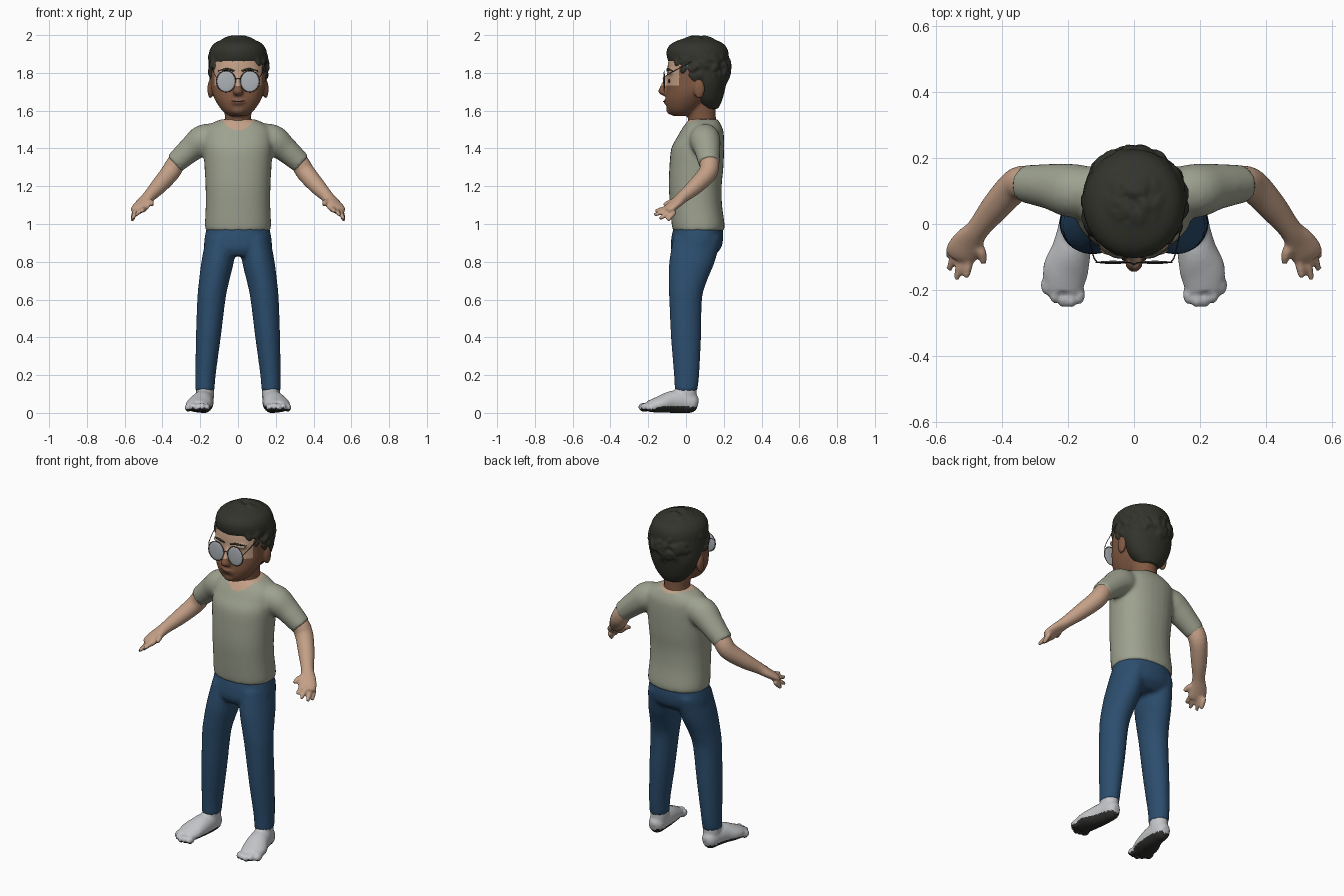
import bpy, bmesh, math, random
from mathutils import Vector

cube = bpy.data.objects.get("Cube")
if cube:
    bpy.data.objects.remove(cube, do_unlink=True)
random.seed(4)


def material(name, *rgb):
    m = bpy.data.materials.new(name)
    m.use_nodes = True
    m.diffuse_color = (*rgb, 1)
    bsdf = next(n for n in m.node_tree.nodes if n.type == 'BSDF_PRINCIPLED')
    bsdf.inputs["Base Color"].default_value = (*rgb, 1)
    return m


SKIN = material("light skin", .55, .35, .24)
TAN = material("brown skin", .22, .10, .055)
HAIR = material("dark hair", .034, .034, .026)
SHIRT = material("sage shirt", .34, .36, .275)
DENIM = material("blue denim", .025, .075, .155)
SHOE = material("pale shoe", .55, .56, .58)
SOLE = material("dark sole", .03, .03, .028)
LENS = material("grey lens", .42, .45, .48)
FRAME = material("brown frame", .05, .03, .025)


def spline(keys, steps):
    """Smooth Catmull-Rom run through key rings."""
    keys = [Vector(k) for k in keys]
    out = []
    for i in range(len(keys) - 1):
        p0, p1, p2, p3 = (keys[max(i - 1, 0)], keys[i], keys[i + 1],
                          keys[min(i + 2, len(keys) - 1)])
        for s in range(steps):
            t = s / steps
            out.append(.5 * (2 * p1 + (p2 - p0) * t + (2 * p0 - 5 * p1 + 4 * p2 - p3) * t ** 2
                             + (3 * p1 - p0 - 3 * p2 + p3) * t ** 3))
    return out + [keys[-1]]


def tube(bm, keys, level=False, side=1, power=1, n=20, steps=4):
    """Closed loft through (x, y, z, half width, half depth) rings."""
    rings = spline([(k[0] * side, *k[1:]) for k in keys], steps)
    mids = [Vector(r[:3]) for r in rings]
    loops = []
    for i, r in enumerate(rings):
        u, v = Vector((1, 0, 0)), Vector((0, 1, 0))
        if not level:
            t = (mids[min(i + 1, len(mids) - 1)] - mids[max(i - 1, 0)]).normalized()
            u = t.cross(Vector((0, 0, 1)))
            u = u.normalized() if u.length > .01 else Vector((1, 0, 0))
            v = u.cross(t)
        loop = []
        for k in range(n):
            c, s = math.cos(math.tau * k / n), math.sin(math.tau * k / n)
            c, s = (math.copysign(abs(w) ** power, w) for w in (c, s))
            loop.append(bm.verts.new(mids[i] + u * r[3] * c + v * r[4] * s))
        loops.append(loop)
    for a, b in zip(loops, loops[1:]):
        for k in range(n):
            bm.faces.new((a[k], a[k - 1], b[k - 1], b[k]))
    bm.faces.new(loops[0])
    bm.faces.new(loops[-1])


def ball(bm, centre, size):
    made = bmesh.ops.create_uvsphere(bm, u_segments=16, v_segments=10, radius=1)["verts"]
    for v in made:
        v.co = Vector(centre) + Vector(a * b for a, b in zip(v.co, size))


def finish(name, bm, mats, voxel=0, smooth=3, rule=None):
    """Optionally weld the overlapping volumes, then colour faces by rule."""
    bmesh.ops.recalc_face_normals(bm, faces=bm.faces)
    mesh = bpy.data.meshes.new(name)
    bm.to_mesh(mesh)
    bm.free()
    ob = bpy.data.objects.new(name, mesh)
    bpy.context.collection.objects.link(ob)
    if voxel:
        rm = ob.modifiers.new("weld", 'REMESH')
        rm.mode, rm.voxel_size = 'VOXEL', voxel
        sm = ob.modifiers.new("soften", 'SMOOTH')
        sm.factor, sm.iterations = .5, smooth
        graph = bpy.context.evaluated_depsgraph_get()
        mesh = bpy.data.meshes.new_from_object(ob.evaluated_get(graph))
        ob.modifiers.clear()
        ob.data = mesh
    mesh.materials.clear()
    for m in mats:
        mesh.materials.append(m)
    for p in mesh.polygons:
        p.use_smooth = True
        p.material_index = rule(p.center, p.normal) if rule else 0
    return ob


def stack(*rows):
    """Level rings on the centre line: (z, y, half width, half depth)."""
    return [(0, y, z, a, b) for z, y, a, b in rows]


# Shirt: torso and sleeves, with the open neckline coloured as skin
bm = bmesh.new()
tube(bm, stack((.965, .066, .172, .136), (1.0, .064, .175, .14), (1.1, .053, .171, .138),
               (1.2, .049, .172, .14), (1.3, .055, .177, .143), (1.4, .062, .183, .14),
               (1.46, .077, .183, .124), (1.5, .086, .175, .11), (1.535, .09, .135, .09),
               (1.555, .092, .085, .075)), level=True, power=.88, n=32)
for s in (1, -1):
    tube(bm, [(.09, .1, 1.46, .065, .07), (.18, .1, 1.445, .082, .083),
              (.25, .113, 1.395, .07, .068), (.335, .122, 1.32, .056, .056)], side=s)
finish("shirt", bm, [SHIRT, SKIN], .011, 4,
       lambda c, n: int(c.z > 1.47 and (c.x / .095) ** 2 + ((c.y - .075) / .1) ** 2 < 1))

# Jeans: hips and two legs
bm = bmesh.new()
tube(bm, stack((1.0, .065, .162, .126), (.93, .06, .176, .137), (.87, .052, .178, .132),
               (.83, .04, .14, .1)), level=True, power=.9, n=32)
for s in (1, -1):
    tube(bm, [(.09, .06, .93, .08, .128), (.108, .032, .8, .086, .121), (.128, .008, .69, .08, .1),
              (.141, -.002, .6, .075, .087), (.157, 0, .4, .066, .08), (.172, .003, .2, .054, .067),
              (.175, 0, .115, .051, .06)], level=True, side=s)
finish("jeans", bm, [DENIM], .011, 3)

# Arms and feet, one pair per side
finger_tips = [(.508, -.163, 1.068), (.538, -.168, 1.048), (.56, -.138, 1.028), (.56, -.098, 1.018)]
for s, word in ((1, "left"), (-1, "right")):
    bm = bmesh.new()
    tube(bm, [(.27, .118, 1.38, .045, .045), (.325, .124, 1.325, .052, .05),
              (.36, .115, 1.27, .05, .05), (.42, .05, 1.2, .044, .043), (.472, -.015, 1.145, .035, .032),
              (.5, -.052, 1.112, .046, .026), (.522, -.088, 1.083, .05, .022),
              (.53, -.105, 1.068, .038, .015)], side=s)
    for i, tip in enumerate(finger_tips):
        base = Vector((.497 + .017 * i, -.095 + .012 * i, 1.085 - .006 * i))
        tip = Vector(tip)
        tube(bm, [(*base, .013, .013), (*base.lerp(tip, .5), .014, .014), (*tip, .009, .009)],
             side=s, n=10)
    tube(bm, [(.485, -.05, 1.12, .018, .016), (.462, -.085, 1.115, .016, .015),
              (.456, -.118, 1.1, .01, .01)], side=s, n=10)
    finish(word + "_arm", bm, [SKIN], .007, 2)

    bm = bmesh.new()
    tube(bm, [(.176, 0, .04, .045, .055), (.175, 0, .1, .048, .057), (.175, 0, .148, .046, .056)],
         level=True, side=s)
    tube(bm, [(.174, .063, .045, .018, .025), (.176, .04, .05, .042, .05), (.18, -.02, .06, .052, .061),
              (.19, -.08, .057, .06, .058), (.207, -.14, .045, .069, .044),
              (.213, -.2, .033, .058, .03)], side=s)
    for i in range(5):
        x, y = .165 + .025 * i, -.213 - .006 * i * (3 - i) + .001 * i
        ball(bm, (x * s, y, .028 + .004 * (i % 2)), (.017, .03, .022))
    foot = finish(word + "_foot", bm, [SHOE, SOLE], .008, 2,
                  lambda c, n: int(c.z < .035 and n.z < -.35))
    for v in foot.data.vertices:
        v.co.z = max(v.co.z, 0)

# Head: skull, neck, nose, brow, lips and ears
bm = bmesh.new()
tube(bm, stack((1.572, -.025, .045, .045), (1.6, -.018, .083, .078), (1.65, .002, .118, .11),
               (1.7, .02, .138, .124), (1.76, .038, .146, .138), (1.84, .048, .148, .145),
               (1.92, .06, .125, .135), (1.96, .06, .07, .08)), level=True, power=.95, n=32)
tube(bm, stack((1.49, .085, .085, .08), (1.55, .085, .07, .074), (1.62, .08, .075, .078),
               (1.7, .08, .08, .08)), level=True)
tube(bm, [(0, -.088, 1.79, .013, .015), (0, -.11, 1.735, .017, .024), (0, -.12, 1.7, .027, .027),
          (0, -.11, 1.68, .02, .016)], level=True, n=12)
ball(bm, (0, -.1, 1.647), (.04, .02, .016))
ball(bm, (0, -.075, 1.603), (.04, .03, .025))
for s in (1, -1):
    ball(bm, (s * .146, .07, 1.715), (.016, .03, .052))
    ball(bm, (s * .062, -.078, 1.805), (.045, .02, .012))


def face_colour(c, n):
    bright = c.y < -.01 and c.z > 1.735 and abs(c.x) < .125
    return 0 if bright or c.z < 1.55 else 1


finish("head", bm, [SKIN, TAN], .008, 3, face_colour)

# Hair: cap sloping down to the nape, covered in wavy locks
bm = bmesh.new()
tube(bm, stack((1.61, .125, .06, .045), (1.66, .115, .11, .078), (1.74, .105, .146, .108),
               (1.8, .09, .154, .132), (1.86, .067, .156, .16), (1.92, .06, .15, .162),
               (1.96, .06, .12, .13), (1.986, .062, .055, .06)), level=True, n=32)


def scalp(turn, tilt):
    return Vector((.152 * math.cos(turn) * math.cos(tilt), .068 + .157 * math.sin(turn) * math.cos(tilt),
                   1.832 + .153 * math.sin(tilt)))


for i in range(150):
    turn, tilt = random.uniform(0, math.tau), random.uniform(-.7, 1.4)
    sweep, drop = random.uniform(.25, .5) * random.choice((1, -1)), random.uniform(-.3, .1)
    path = [scalp(turn + sweep * k / 3 / max(math.cos(tilt), .4),
                  tilt + drop * k / 3 + .08 * math.sin(2.2 * k)) for k in range(4)]
    if all(p.z > 1.88 - 1.0 * (p.y + .1) for p in path):
        tube(bm, [(*p, r, r) for p, r in zip(path, (.009, .018, .017, .007))], n=8, steps=3)
finish("hair", bm, [HAIR], .0075, 1)

# Glasses and small face details
for s, word in ((1, "left"), (-1, "right")):
    bm = bmesh.new()
    ball(bm, (s * .063, -.116, 1.755), (.05, .005, .055))
    finish(word + "_lens", bm, [LENS])
    bpy.ops.mesh.primitive_torus_add(major_segments=32, minor_segments=6, major_radius=.052,
                                     minor_radius=.0018, location=(s * .063, -.116, 1.755),
                                     rotation=(math.pi / 2, 0, 0))
    rim = bpy.context.object
    rim.name, rim.scale = word + "_rim", (1, 1.08, 1)
    rim.data.materials.append(FRAME)
    bm = bmesh.new()
    tube(bm, [(.112, -.114, 1.775, .002, .002), (.125, -.09, 1.795, .002, .002),
              (.15, .03, 1.86, .002, .002)], side=s, n=6)
    finish(word + "_temple", bm, [FRAME])
    bm = bmesh.new()
    tube(bm, [(.02, -.1, 1.81, .003, .004), (.06, -.097, 1.82, .005, .006),
              (.105, -.07, 1.81, .003, .003)], side=s, n=8)
    finish(word + "_eyebrow", bm, [HAIR])
    bm = bmesh.new()
    ball(bm, (s * .058, -.088, 1.757), (.02, .007, .01))
    finish(word + "_eye", bm, [FRAME])

bm = bmesh.new()
tube(bm, [(-.014, -.116, 1.765, .002, .002), (0, -.122, 1.772, .002, .002),
          (.014, -.116, 1.765, .002, .002)], n=6)
finish("glasses_bridge", bm, [FRAME])

bm = bmesh.new()
tube(bm, [(-.036, -.107, 1.653, .002, .002), (0, -.119, 1.648, .003, .003),
          (.036, -.107, 1.653, .002, .002)], n=8)
finish("mouth_line", bm, [FRAME])
